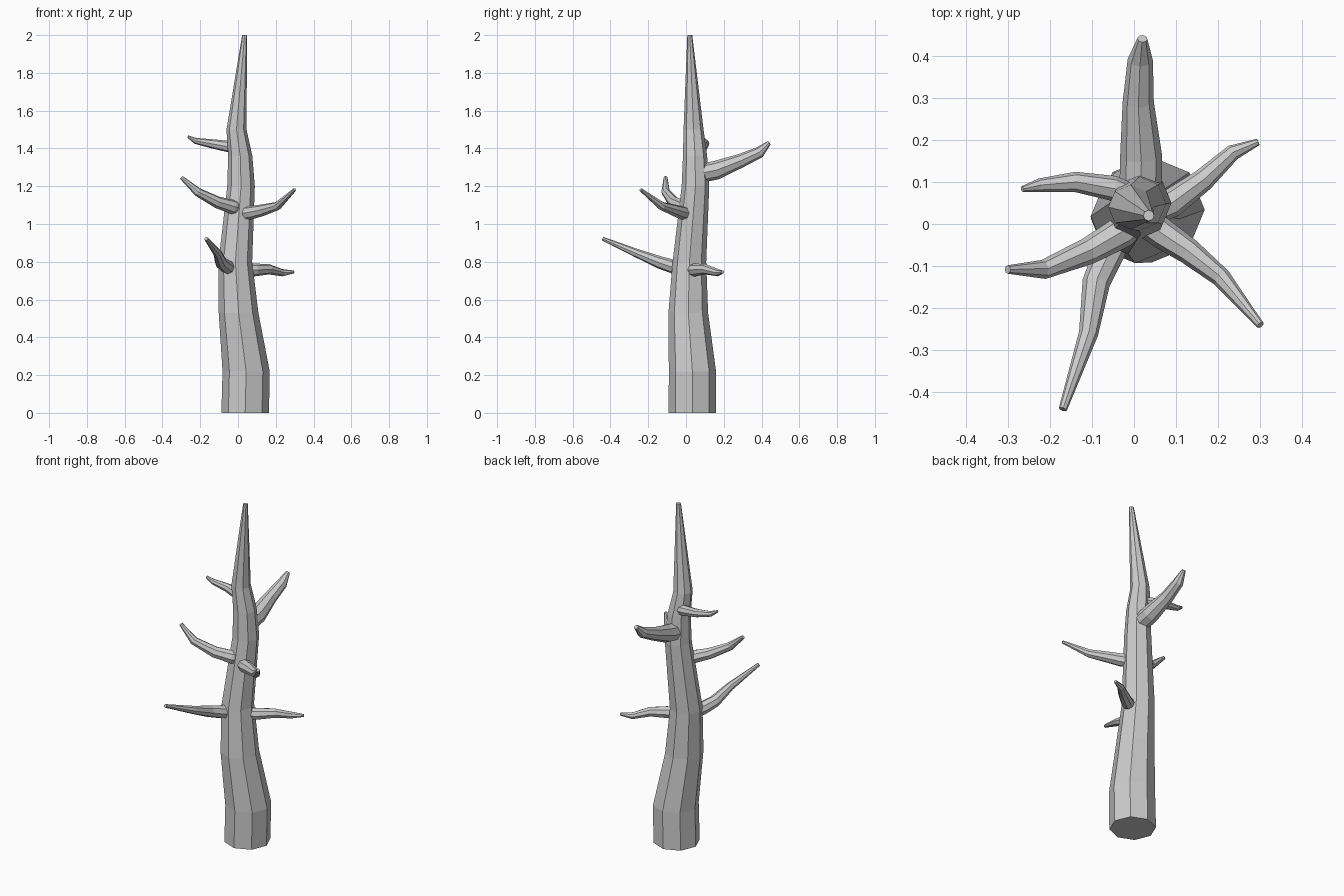
import bpy, bmesh, math
from mathutils import Vector


def tube(name, path, sides, flat=False):
    """Faceted capped tube through (x, y, z, radius) points."""
    bm = bmesh.new()
    pts = [Vector(p[:3]) for p in path]
    rings = []
    for i, (p, row) in enumerate(zip(pts, path)):
        if flat:
            u, v = Vector((1, 0, 0)), Vector((0, 1, 0))
        else:
            a, b = pts[max(i - 1, 0)], pts[min(i + 1, len(pts) - 1)]
            t = (b - a).normalized()
            u = t.cross(Vector((0, 0, 1))).normalized()
            v = u.cross(t)
            u, v = u, -v
        ring = []
        for k in range(sides):
            ang = 2 * math.pi * k / sides
            ring.append(bm.verts.new(p + row[3] * (math.cos(ang) * u + math.sin(ang) * v)))
        rings.append(ring)
    for r0, r1 in zip(rings, rings[1:]):
        for k in range(sides):
            n = (k + 1) % sides
            bm.faces.new((r0[k], r0[n], r1[n], r1[k]))
    bm.faces.new(rings[0][::-1])
    bm.faces.new(rings[-1])
    bmesh.ops.recalc_face_normals(bm, faces=bm.faces)
    mesh = bpy.data.meshes.new(name)
    bm.to_mesh(mesh)
    bm.free()
    ob = bpy.data.objects.new(name, mesh)
    bpy.context.collection.objects.link(ob)
    return ob


# Crooked eight-sided trunk
tube("trunk", [
    (0.038, 0.034, 0.0, 0.126), (0.043, 0.034, 0.22, 0.125),
    (0.003, 0.012, 0.53, 0.105), (-0.014, 0.018, 0.80, 0.089),
    (0.016, 0.050, 1.20, 0.073), (0.012, 0.048, 1.36, 0.064),
    (-0.008, 0.040, 1.50, 0.053), (0.035, 0.020, 2.0, 0.013)], 8, flat=True)

# Broken branches, from base to tip
branches = {
    "branch_back": [(0.015, 0.06, 1.265, 0.05), (0.017, 0.16, 1.285, 0.05),
                    (0.01, 0.29, 1.335, 0.037), (0.015, 0.39, 1.38, 0.03),
                    (0.02, 0.44, 1.43, 0.012)],
    "branch_low_right": [(0.02, 0.02, 0.755, 0.034), (0.09, 0.05, 0.757, 0.034),
                         (0.165, 0.105, 0.76, 0.027), (0.235, 0.17, 0.742, 0.019),
                         (0.295, 0.195, 0.746, 0.008)],
    "branch_front_right": [(0.03, 0.005, 1.055, 0.037), (0.07, -0.025, 1.06, 0.036),
                           (0.13, -0.065, 1.073, 0.031), (0.208, -0.128, 1.095, 0.023),
                           (0.3, -0.24, 1.182, 0.009)],
    "branch_left": [(0.0, 0.01, 1.08, 0.038), (-0.03, -0.02, 1.09, 0.038),
                    (-0.11, -0.065, 1.115, 0.032), (-0.215, -0.108, 1.17, 0.023),
                    (-0.3, -0.108, 1.247, 0.01)],
    "branch_low_front": [(-0.035, -0.01, 0.765, 0.038), (-0.06, -0.07, 0.775, 0.037),
                         (-0.09, -0.14, 0.797, 0.033), (-0.108, -0.26, 0.845, 0.023),
                         (-0.169, -0.44, 0.922, 0.01)],
    "branch_high_left": [(0.0, 0.06, 1.40, 0.032), (-0.05, 0.085, 1.41, 0.03),
                         (-0.14, 0.10, 1.425, 0.024), (-0.225, 0.092, 1.44, 0.016),
                         (-0.265, 0.083, 1.463, 0.007)],
}
for name, path in branches.items():
    tube(name, path, 8)
